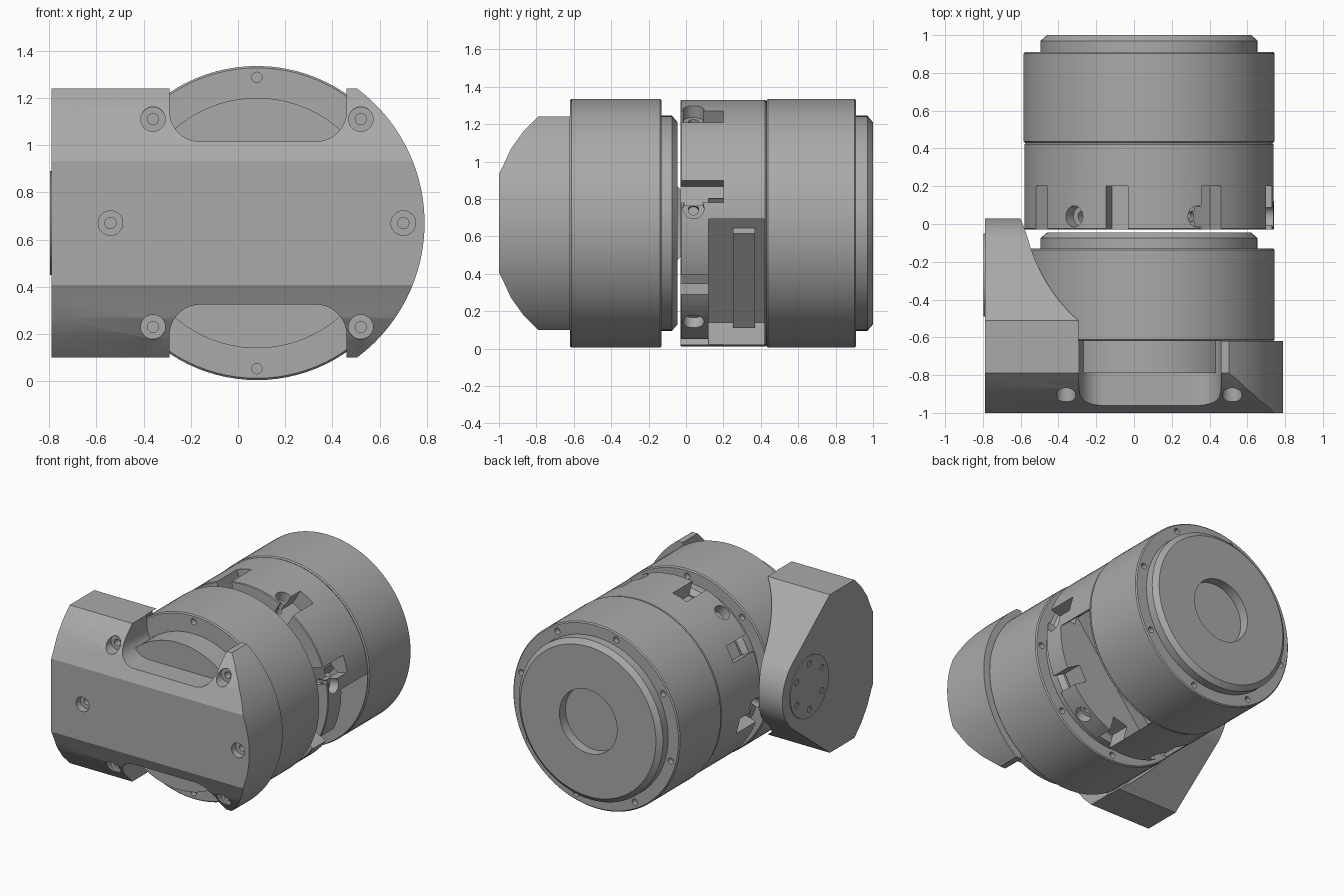
import bpy, bmesh
from math import sin, cos, pi, radians, acos, atan2, hypot, asin
from mathutils import Matrix, Vector

if "Cube" in bpy.data.objects:
    bpy.data.objects.remove(bpy.data.objects["Cube"], do_unlink=True)

CX, CZ = 0.08, 0.67          # shared axis of both drums, running along y
SEG = 96

grey = bpy.data.materials.new("machined_grey")
grey.use_nodes = True
COLOUR = (0.40, 0.40, 0.40, 1)
grey.diffuse_color = COLOUR
grey.node_tree.nodes["Principled BSDF"].inputs["Base Color"].default_value = COLOUR


def make(name, bm):
    bmesh.ops.recalc_face_normals(bm, faces=bm.faces)
    mesh = bpy.data.meshes.new(name)
    bm.to_mesh(mesh)
    bm.free()
    mesh.materials.append(grey)
    ob = bpy.data.objects.new(name, mesh)
    bpy.context.collection.objects.link(ob)
    return ob


def prism(name, pts, lo, hi, axis):
    """Extrude an outline along x (outline in y,z) or along y (outline in x,z)."""
    place = (lambda p, t: (t, *p)) if axis == "x" else (lambda p, t: (p[0], t, p[1]))
    bm = bmesh.new()
    a = [bm.verts.new(place(p, lo)) for p in pts]
    b = [bm.verts.new(place(p, hi)) for p in pts]
    bm.faces.new(a)
    bm.faces.new(b)
    for i in range(len(pts)):
        j = (i + 1) % len(pts)
        bm.faces.new((a[i], a[j], b[j], b[i]))
    return make(name, bm)


def turned(name, profile):
    """Turn a (radius, y) profile around the shared axis."""
    bm = bmesh.new()
    rings = []
    for r, y in profile:
        rings.append([bm.verts.new((CX + r * cos(2 * pi * i / SEG), y, CZ + r * sin(2 * pi * i / SEG)))
                      for i in range(SEG)])
    for a, b in zip(rings, rings[1:]):
        for i in range(SEG):
            j = (i + 1) % SEG
            bm.faces.new((a[i], a[j], b[j], b[i]))
    bm.faces.new(rings[0])
    bm.faces.new(rings[-1])
    return make(name, bm)


def arc(cx, cy, r, start, end, n):
    return [(cx + r * cos(radians(start + (end - start) * i / n)),
             cy + r * sin(radians(start + (end - start) * i / n))) for i in range(n + 1)]


def disc(name, a, b, r, lo, hi, axis="y", n=32):
    return prism(name, arc(a, b, r, 0, 360 - 360 / n, n - 1), lo, hi, axis)


def radial(ob, angle):
    """Swing a part modelled along +x from the origin to an angle round the axis."""
    ob.data.transform(Matrix.Translation((CX, 0, CZ)) @ Matrix.Rotation(-radians(angle), 4, "Y"))
    return ob


def boolean(target, tools, operation="DIFFERENCE"):
    for tool in tools:
        mod = target.modifiers.new("cut", "BOOLEAN")
        mod.operation, mod.solver, mod.object = operation, "EXACT", tool
    bpy.context.view_layer.update()
    result = bpy.data.meshes.new_from_object(target.evaluated_get(bpy.context.evaluated_depsgraph_get()))
    target.modifiers.clear()
    target.data = result
    for tool in tools:
        bpy.data.objects.remove(tool, do_unlink=True)


def ring_holes(y, offset):
    """Eight small bolt holes sunk into a drum shoulder."""
    return [disc("hole", CX + 0.617 * cos(radians(t)), CZ + 0.617 * sin(radians(t)), 0.022,
                 y - 0.04, y + 0.04, n=16) for t in range(offset, 360 + offset, 45)]


R, CAP, E = 0.665, 0.575, 0.008


def drum(name, front, shoulder, end, boss=None):
    """Motor drum with a chamfered rear cap and a round centre recess."""
    nose = [(0.53, boss), (0.53, front)] if boss else []
    ob = turned(name, nose + [(R - E, front), (R, front + E), (R, shoulder - E), (R - E, shoulder),
                              (CAP, shoulder), (CAP, end - 0.03), (CAP - 0.035, end)])
    return ob, [disc("recess", CX, CZ, 0.23, end - 0.07, end + 0.1, n=64)]


# Drums
rear_drum, cuts = drum("rear_drum", 0.43, 0.91, 1.0)
boolean(rear_drum, cuts + ring_holes(0.91, 15))
front_drum, cuts = drum("front_drum", -0.62, -0.13, -0.045, boss=-0.79)
boolean(front_drum, cuts + ring_holes(-0.13, 0) + ring_holes(-0.62, 0))

# Adapter collar with wrench slots, radial screws and a cable window
collar = turned("adapter_collar", [(0.655, -0.03), (0.66, -0.025), (0.66, 0.422), (0.652, 0.43)])
slot = [(-0.1, -0.06), (0.2, -0.06), (0.2, 0.06), (-0.1, 0.06)]
cuts = [radial(prism("slot", slot, 0.54, 0.8, "x"), t) for t in range(15, 375, 45)]
for t in range(7, 367, 60):
    cuts.append(radial(disc("counterbore", 0.04, 0, 0.056, 0.59, 0.8, "x"), t))
    cuts.append(radial(disc("bore", 0.04, 0, 0.028, 0.5, 0.8, "x", 16), t))
window = [(0.12, -0.433), (0.42, -0.433), (0.42, 0.433), (0.12, 0.433)]
cuts.append(radial(prism("window", window, 0.31, 0.9, "x"), -39))
boolean(collar, cuts)
plate = [(0.25, -0.425), (0.37, -0.425), (0.37, 0.22), (0.25, 0.22)]
radial(prism("window_plate", plate, 0.30, 0.36, "x"), -39)

# Bracket: front outline crossed with the side outline
H, RB = 0.57, 0.71
half = math_angle = asin(H / RB) * 180 / pi
outline = [(-0.79, CZ + H), (-0.79, CZ - H)] + arc(CX, CZ, RB, -half, half, 40)
bracket = prism("bracket", outline, -1.2, 0.2, "y")

# Side outline: rounded arm tip, straight flanks, curved front bevel
corner = Vector((-0.24, H))
tangent = (atan2(corner.y, corner.x) - acos(0.3 / corner.length)) * 180 / pi
bevel = [(-0.79, H), (-0.87, 0.49), (-0.935, 0.40), (-0.972, 0.32), (-1.0, 0.263)]
side = [(y, CZ - d) for y, d in reversed(bevel)] + [(-0.51, CZ - H)]
side += arc(-0.27, CZ, 0.3, -tangent, tangent, 24) + [(-0.51, CZ + H)]
side += [(y, CZ + d) for y, d in bevel]
boolean(bracket, [prism("side_outline", side, -1, 1, "x")], "INTERSECT")

# Clearance for the drum behind the bracket plate
cuts = [prism("rear_clearance", [(-0.295, -1), (2, -1), (2, 3), (-0.295, 3)], -0.62, 1, "y"),
        disc("drum_clearance", CX, CZ, 0.682, -0.62, 1, n=SEG)]

# Rounded notches at top and bottom
for s in (1, -1):
    shape = [(-0.29, 0.9)] + arc(-0.16, 0.475, 0.13, 180, 270, 10)
    shape += arc(0.33, 0.475, 0.13, 270, 360, 10) + [(0.46, 0.9)]
    cuts.append(prism("notch", [(x, CZ + s * d) for x, d in shape], -1.1, -0.5, "y"))

# Counterbored screws in the bracket face
for x, d, face in ((-0.36, 0.44, -0.91), (0.52, 0.44, -0.91), (-0.36, -0.44, -0.91),
                   (0.52, -0.44, -0.91), (-0.54, 0, -1.0), (0.70, 0, -1.0)):
    cuts.append(disc("counterbore", x, CZ + d, 0.052, -1.1, face + 0.05))
    cuts.append(disc("bore", x, CZ + d, 0.024, -1.1, face + 0.12, n=16))
boolean(bracket, cuts)

# Round cover on the arm with six screw holes
cover = disc("arm_cover", -0.27, CZ, 0.22, -0.796, -0.788, "x", 64)
boolean(cover, [disc("hole", y, z, 0.022, -0.9, -0.7, "x", 16)
                for y, z in arc(-0.27, CZ, 0.165, 30, 330, 5)])

# Smooth curved walls, crisp edges
bpy.ops.object.select_all(action="DESELECT")
for ob in (rear_drum, front_drum, collar, bracket, cover):
    ob.select_set(True)
    bpy.context.view_layer.objects.active = ob
bpy.ops.object.shade_smooth_by_angle(angle=radians(25))
